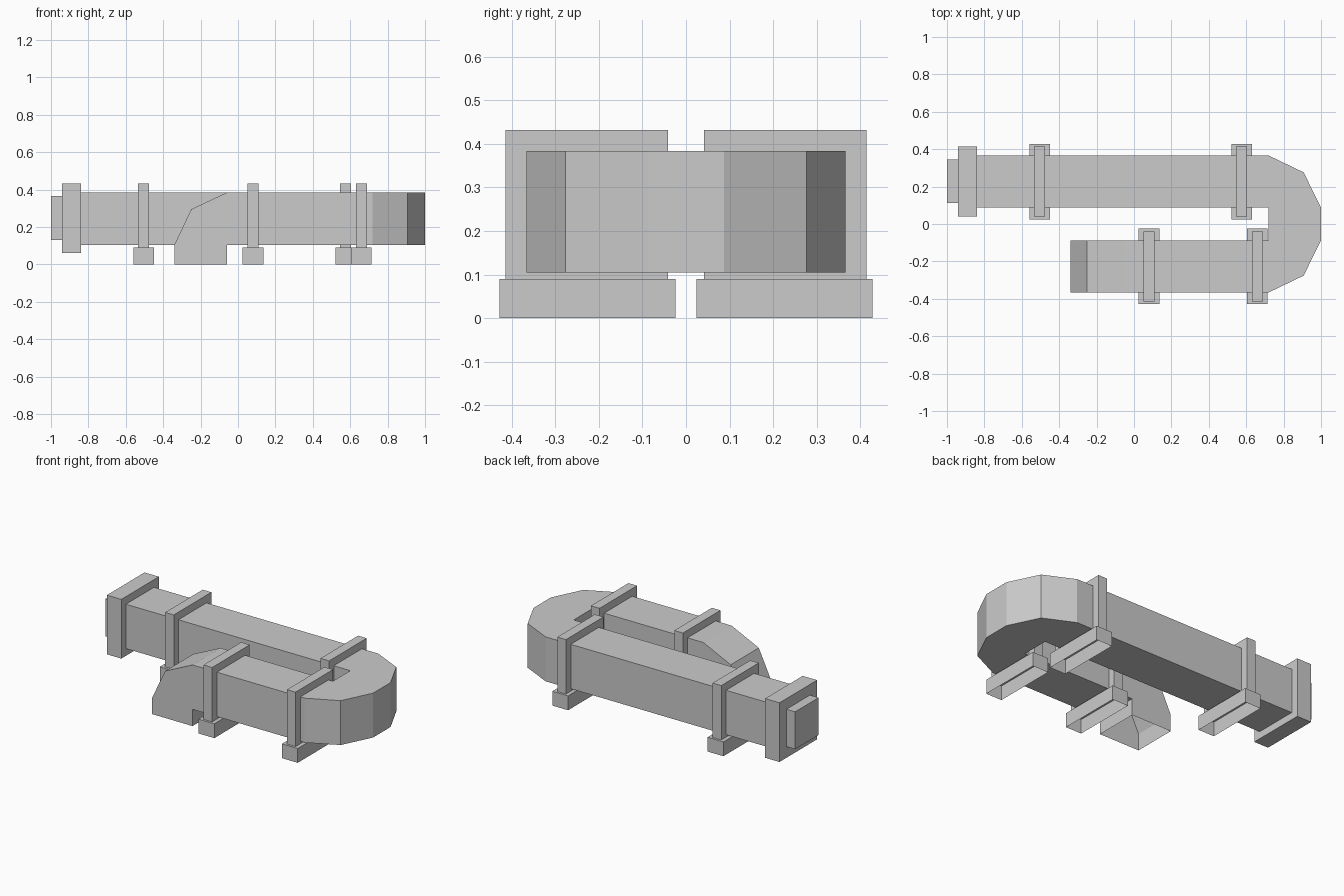
import bpy, bmesh

if "Cube" in bpy.data.objects:
    bpy.data.objects.remove(bpy.data.objects["Cube"])


def prism(name, pts, axis, lo, hi, skip=(), caps=(True, True)):
    """Extrude a 2D outline along an axis; skip lists wall edges left open."""
    def place(p, h):
        return (p[0], p[1], h) if axis == 'z' else (p[0], h, p[1])
    bm = bmesh.new()
    a = [bm.verts.new(place(p, lo)) for p in pts]
    b = [bm.verts.new(place(p, hi)) for p in pts]
    if caps[0]:
        bm.faces.new(a[::-1])
    if caps[1]:
        bm.faces.new(b)
    n = len(pts)
    for i in range(n):
        if i not in skip:
            j = (i + 1) % n
            bm.faces.new((a[i], a[j], b[j], b[i]))
    bmesh.ops.recalc_face_normals(bm, faces=bm.faces)
    # outward check: the wall set of an open shell may come out inverted
    mid = sum((v.co for v in bm.verts), bm.verts[:][0].co * 0) / len(bm.verts)
    if sum(f.normal.dot(f.calc_center_median() - mid) * f.calc_area() for f in bm.faces) < 0:
        bmesh.ops.reverse_faces(bm, faces=bm.faces)
    mesh = bpy.data.meshes.new(name)
    bm.to_mesh(mesh)
    bm.free()
    obj = bpy.data.objects.new(name, mesh)
    bpy.context.collection.objects.link(obj)
    return obj


def box(name, x, y, z, open_bottom=False):
    pts = [(x[0], y[0]), (x[1], y[0]), (x[1], y[1]), (x[0], y[1])]
    return prism(name, pts, 'z', z[0], z[1], caps=(not open_bottom, True))


IN, OUT = 0.087, 0.366      # duct sides measured from the centre line
LOW, TOP = 0.105, 0.384     # duct underside and top

# U-shaped duct with faceted bend, left open where it meets the outlet
outline = [(-0.06, -OUT), (0.72, -OUT), (0.907, -0.276), (1.0, -IN),
           (1.0, IN), (0.907, 0.276), (0.72, OUT), (-0.85, OUT),
           (-0.85, IN), (0.72, IN), (0.72, -IN), (-0.06, -IN)]
prism("duct", outline, 'z', LOW, TOP, skip=(11,))

# Downward elbow, open at the bottom
elbow = [(-0.06, TOP), (-0.25, 0.295), (-0.34, LOW), (-0.34, 0),
         (-0.06, 0), (-0.06, LOW)]
prism("outlet_elbow", elbow, 'y', -OUT, -IN, skip=(3, 5))

# Flange and end cap
box("flange", (-0.94, -0.84), (0.041, 0.414), (0.06, 0.432))
box("end_cap", (-1.0, -0.94), (0.112, 0.345), (0.13, 0.365))

# Clamping bands on hollow feet
for i, (x, side) in enumerate([(-0.505, 1), (0.575, 1), (0.08, -1), (0.66, -1)]):
    ys = sorted((side * 0.041, side * 0.414))
    yf = sorted((side * 0.024, side * 0.428))
    box(f"band_{i + 1}", (x - 0.03, x + 0.03), ys, (0.09, 0.432), open_bottom=True)
    box(f"foot_{i + 1}", (x - 0.055, x + 0.055), yf, (0, 0.09), open_bottom=True)
